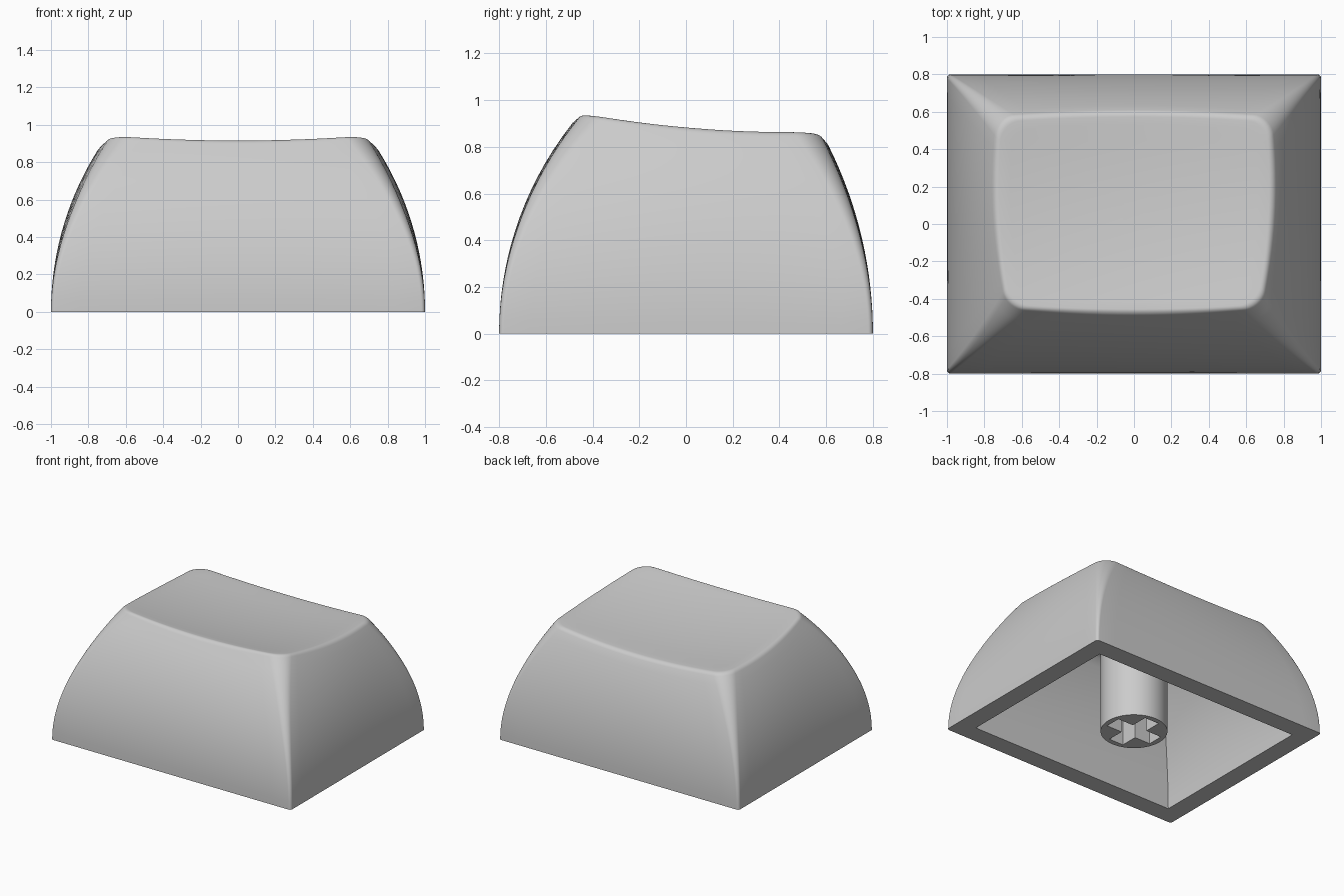
import bpy, bmesh
from math import sin, cos, pi, radians, sqrt

cube = bpy.data.objects.get("Cube")
if cube:
    bpy.data.objects.remove(cube, do_unlink=True)

mat = bpy.data.materials.new("light_grey_plastic")
mat.use_nodes = True
GREY = (0.6, 0.6, 0.6, 1)
mat.diffuse_color = GREY
mat.node_tree.nodes["Principled BSDF"].inputs["Base Color"].default_value = GREY

SIDE = 14                  # segments per straight side
MID_Y = 0.07               # centre of the dished top
R = 0.042                  # rounding of the top rim


def clamp(v, lo, hi):
    return max(lo, min(hi, v))


def top_z(x, y):
    """Dished top, rising towards the front."""
    x, y = clamp(x, -0.72, 0.72), clamp(y, -0.46, 0.45)
    return 0.828 + 0.086 * ((0.42 - y) / 0.87) ** 2 + 0.033 * (x / 0.7) ** 2


def bulge(radius, z):
    """Inward lean of a side that is a circular arc, upright at the base."""
    return radius - sqrt(radius * radius - z * z)


def extents(z):
    """Half width, front y and back y of the sides at a height."""
    return 1 - bulge(1.62, z), -0.8 + bulge(1.45, z), 0.8 - bulge(1.8, z)


def plan_point(i, arc, hx, y0, y1, r):
    """Point i on a rounded rectangle, counted round from the right front corner."""
    side, k = divmod(i, arc + SIDE)
    corners = [(hx - r, y0 + r), (hx - r, y1 - r), (r - hx, y1 - r), (r - hx, y0 + r)]
    (cx, cy), (nx, ny) = corners[side], corners[(side + 1) % 4]
    a = (side - 1 + min(k / max(arc, 1), 1)) * pi / 2
    f = max(0, k - arc) / SIDE
    return cx + (nx - cx) * f + r * cos(a), cy + (ny - cy) * f + r * sin(a)


def side_point(i, arc, t, drop, inset):
    """Point on the sides: t climbs the side, drop and inset go round the rim."""
    z = 0.9 * t
    r = 0.02 + 0.085 * t * t if arc else 0
    for _ in range(5):
        hx, y0, y1 = extents(z)
        x, y = plan_point(i, arc, hx - inset, y0 + inset, y1 - inset, r)
        x *= 1 - 0.035 * t * t * ((y - MID_Y) / 0.53) ** 2
        y -= 0.012 * t * t * (x / 0.72) ** 2 * (y - MID_Y) / 0.53
        z = (top_z(x, y) - R / 2) * t
    return x, y, z + drop


def add_loop(bm, points):
    return [bm.verts.new(p) for p in points]


def skin(bm, a, b):
    n = len(a)
    for i in range(n):
        bm.faces.new((a[i], a[(i + 1) % n], b[(i + 1) % n], b[i]))


def add_dome(bm, arc, rounding, scale):
    """Bulging sides and dished top; returns the loop at the foot."""
    sx, sy, sz = scale
    n = 4 * (arc + SIDE)
    levels = [(k / 16, 0, 0) for k in range(17)]
    for k in range(1, rounding + 1):
        a = radians(30 + 60 * k / rounding)
        levels.append((1, R * (sin(a) - 0.5), R * (cos(pi / 6) - cos(a))))
    loops = [[side_point(i, arc, *lv) for i in range(n)] for lv in levels]
    rim = loops[-1]
    for k in range(1, 12):
        s = 1 - k / 12
        flat = [(x * s, MID_Y + (y - MID_Y) * s) for x, y, z in rim]
        loops.append([(x, y, top_z(x, y)) for x, y in flat])
    rings = [add_loop(bm, [(x * sx, y * sy, z * sz) for x, y, z in lp]) for lp in loops]
    for a, b in zip(rings, rings[1:]):
        skin(bm, a, b)
    centre = bm.verts.new((0, MID_Y * sy, top_z(0, MID_Y) * sz))
    last = rings[-1]
    for i in range(n):
        bm.faces.new((last[i], last[(i + 1) % n], centre))
    return rings[0]


def fill_between(bm, *loops):
    edges = []
    for loop in loops:
        for i, v in enumerate(loop):
            edges.append(bm.edges.get((v, loop[(i + 1) % len(loop)])))
    bmesh.ops.triangle_fill(bm, edges=edges, use_beauty=True)


def finish(bm, name):
    bmesh.ops.recalc_face_normals(bm, faces=bm.faces)
    mesh = bpy.data.meshes.new(name)
    bm.to_mesh(mesh)
    bm.free()
    mesh.materials.append(mat)
    obj = bpy.data.objects.new(name, mesh)
    bpy.context.collection.objects.link(obj)
    bpy.ops.object.select_all(action='DESELECT')
    obj.select_set(True)
    bpy.context.view_layer.objects.active = obj
    bpy.ops.object.shade_smooth_by_angle(angle=radians(35))


# Shell: rounded outside, sharp-cornered hollow inside, flat foot between them
bm = bmesh.new()
outside = add_dome(bm, 8, 5, (1, 1, 1))
inside = add_dome(bm, 0, 0, (0.86, 0.825, 0.86))
fill_between(bm, outside, inside)
finish(bm, "key_shell")

# Stem with a cross-shaped socket
bm = bmesh.new()
L, W = 0.19, 0.06
arm = [(L, -W), (L, W), (W, W)]
cross = []
for q in range(4):
    c, s = (1, 0, -1, 0)[q], (0, 1, 0, -1)[q]
    cross += [(x * c - y * s, x * s + y * c) for x, y in arm]
circle = [(0.229 * cos(2 * pi * i / 64), 0.229 * sin(2 * pi * i / 64)) for i in range(64)]
foot, head = (add_loop(bm, [(x, y, z) for x, y in circle]) for z in (0, 0.77))
slot, floor = (add_loop(bm, [(x, y, z) for x, y in cross]) for z in (0, 0.36))
skin(bm, foot, head)
skin(bm, slot, floor)
bm.faces.new(floor)
bm.faces.new(head)
fill_between(bm, foot, slot)
finish(bm, "stem")
